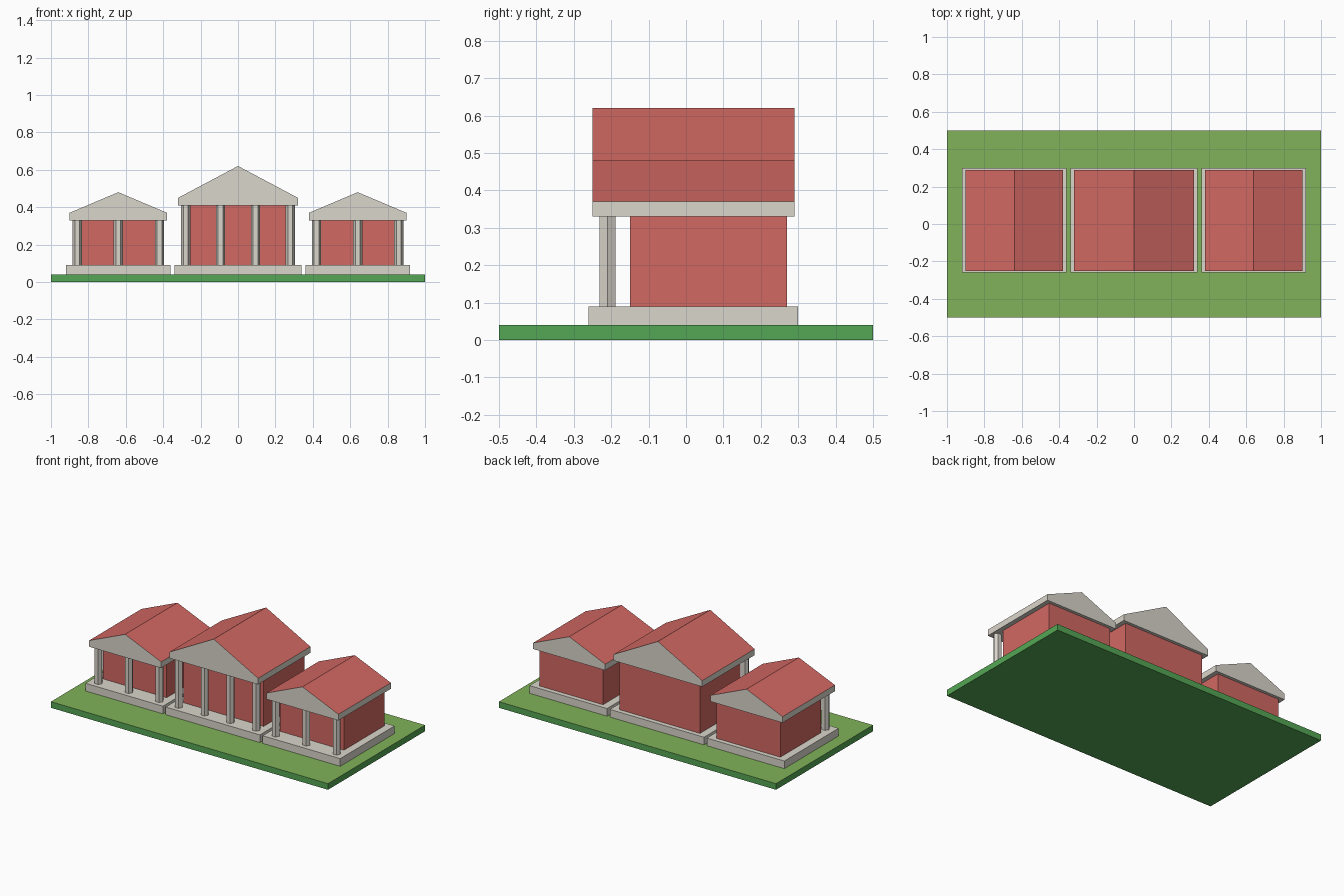
import bpy, bmesh, math

if "Cube" in bpy.data.objects:
    bpy.data.objects.remove(bpy.data.objects["Cube"])


def material(name, rgb):
    m = bpy.data.materials.new(name)
    m.diffuse_color = (*rgb, 1)
    m.use_nodes = True
    m.node_tree.nodes["Principled BSDF"].inputs["Base Color"].default_value = m.diffuse_color
    return m


stone = material("stone", (0.70, 0.67, 0.60))
red = material("red", (0.65, 0.14, 0.125))
grass = material("grass", (0.22, 0.45, 0.10))
soil_green = material("edge_green", (0.09, 0.38, 0.09))


def finish(name, bm, *mats):
    bmesh.ops.recalc_face_normals(bm, faces=bm.faces)
    mesh = bpy.data.meshes.new(name)
    bm.to_mesh(mesh)
    bm.free()
    for m in mats:
        mesh.materials.append(m)
    obj = bpy.data.objects.new(name, mesh)
    bpy.context.collection.objects.link(obj)
    return obj


def box(name, x, y, z, *mats):
    bm = bmesh.new()
    bmesh.ops.create_cube(bm, size=1)
    for v in bm.verts:
        v.co = [r[0] if c < 0 else r[1] for c, r in zip(v.co, (x, y, z))]
    return finish(name, bm, *mats)


def column(name, x, y, z0, z1):
    bpy.ops.mesh.primitive_cylinder_add(
        vertices=6, radius=0.025, depth=z1 - z0,
        location=(x, y, (z0 + z1) / 2), rotation=(0, 0, math.pi / 2))
    obj = bpy.context.object
    obj.name = name
    obj.data.materials.append(stone)


def gabled_roof(name, cx, half, y0, y1, z0, eave, ridge):
    # pentagon profile extruded front to back, red slopes on a stone body
    profile = [(-half, z0), (half, z0), (half, eave), (0, ridge), (-half, eave)]
    bm = bmesh.new()
    face = bm.faces.new([bm.verts.new((cx + x, y0, z)) for x, z in profile])
    ext = bmesh.ops.extrude_face_region(bm, geom=[face], use_keep_orig=True)
    for v in ext["geom"]:
        if isinstance(v, bmesh.types.BMVert):
            v.co.y = y1
    bmesh.ops.recalc_face_normals(bm, faces=bm.faces)
    for f in bm.faces:
        f.normal_update()
        f.material_index = 1 if f.normal.z > 0.3 else 0
    finish(name, bm, stone, red)


def temple(name, cx, half, top, ridge, columns):
    box(name + "_plinth", (cx - half - 0.02, cx + half + 0.02),
        (-0.26, 0.30), (0.04, 0.09), stone)
    box(name + "_hall", (cx - half + 0.03, cx + half - 0.03),
        (-0.15, 0.27), (0.09, top), red)
    gabled_roof(name + "_roof", cx, half, -0.25, 0.29, top, top + 0.04, ridge)
    reach = half - 0.04
    for i in range(columns):
        x = cx - reach + 2 * reach * i / (columns - 1)
        column(f"{name}_column_{i + 1}", x, -0.21, 0.09, top)


# lawn slab with a lighter top
lawn = box("lawn", (-1, 1), (-0.5, 0.5), (0, 0.04), soil_green, grass)
for p in lawn.data.polygons:
    p.material_index = 1 if p.normal.z > 0.5 else 0

# tall centre temple and two smaller wings
temple("centre", 0, 0.32, 0.41, 0.62, 4)
for side, label in ((-1, "left"), (1, "right")):
    temple(label, side * 0.64, 0.26, 0.33, 0.48, 3)
